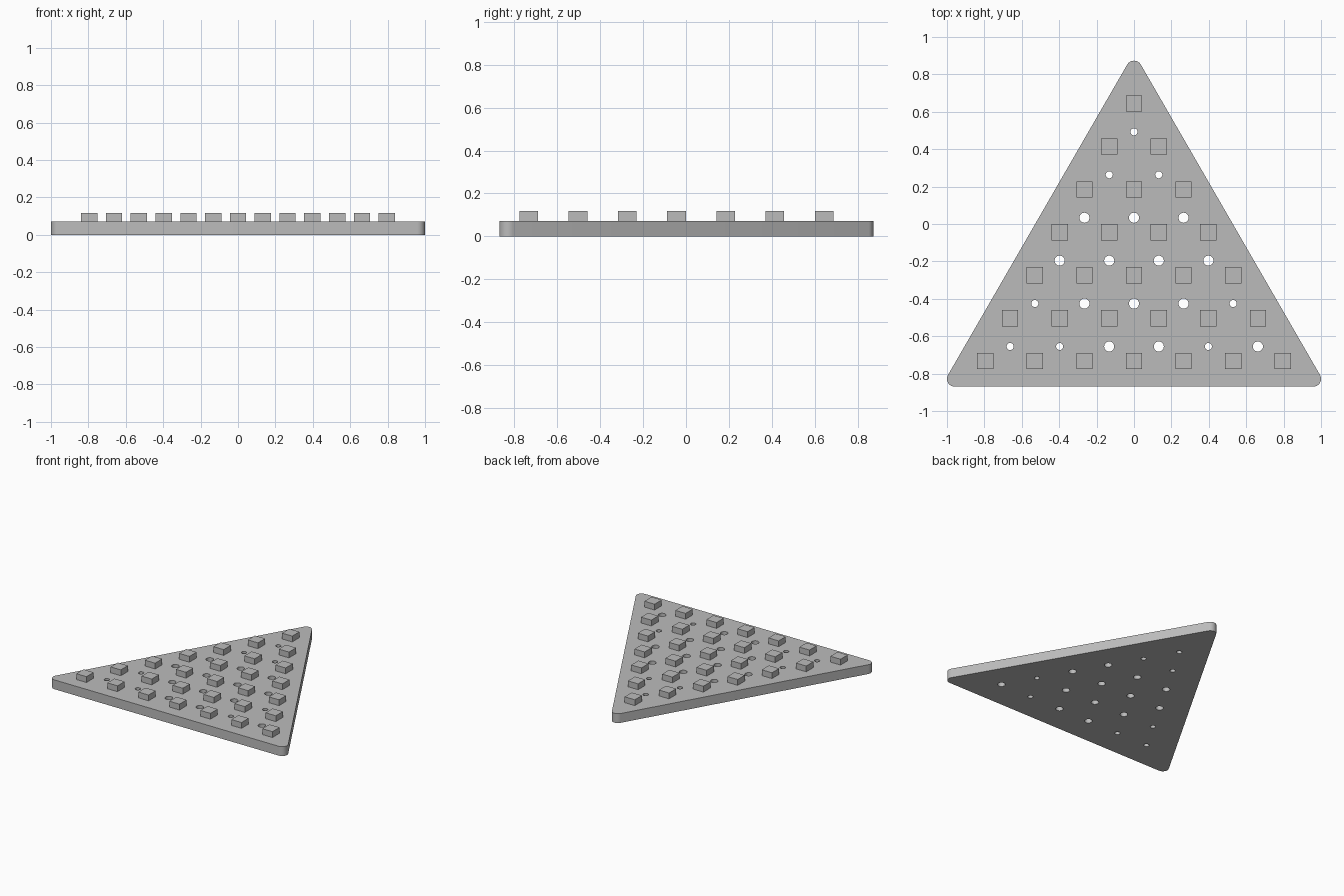
import bpy
import bmesh
from math import pi, cos, sin, radians
from mathutils import Matrix, Vector

cube = bpy.data.objects.get("Cube")
if cube:
    bpy.data.objects.remove(cube, do_unlink=True)

PLATE_TOP = 0.072
BLOCK_TOP = 0.117
BLOCK = 0.087
STEP_X = 0.265
STEP_Y = 0.2295
FIRST_BLOCK_Y = -0.733
FIRST_HOLE_Y = -0.655
CORNER = 0.042

grey = bpy.data.materials.new("plain grey")
grey.use_nodes = True
colour = (0.5, 0.5, 0.5, 1)
grey.diffuse_color = colour
grey.node_tree.nodes["Principled BSDF"].inputs["Base Color"].default_value = colour


def make_object(name, bm):
    bmesh.ops.recalc_face_normals(bm, faces=bm.faces)
    mesh = bpy.data.meshes.new(name)
    bm.to_mesh(mesh)
    bm.free()
    obj = bpy.data.objects.new(name, mesh)
    obj.data.materials.append(grey)
    bpy.context.collection.objects.link(obj)
    return obj


def row_positions(count):
    return [(i - (count - 1) / 2) * STEP_X for i in range(count)]


# Triangular plate with rounded corners
half = 1 - CORNER
low = -0.87 + CORNER
centres = [(half, low, -90), (0, low + half * 3 ** 0.5, 30), (-half, low, 150)]
bm = bmesh.new()
outline = []
for cx, cy, start in centres:
    for i in range(9):
        a = radians(start + 15 * i)
        outline.append(bm.verts.new((cx + CORNER * cos(a), cy + CORNER * sin(a), 0)))
base = bm.faces.new(outline)
top = bmesh.ops.extrude_face_region(bm, geom=[base], use_keep_orig=True)["geom"]
bmesh.ops.translate(bm, vec=Vector((0, 0, PLATE_TOP)),
                    verts=[v for v in top if isinstance(v, bmesh.types.BMVert)])
plate = make_object("plate", bm)

# Drilled holes, row by row from the front: S is narrow, L is wide
radius = {"S": 0.019, "L": 0.027}
bm = bmesh.new()
for row, sizes in enumerate(["SSLLSL", "SLLLS", "LLLL", "LLL", "SS", "S"]):
    for x, size in zip(row_positions(len(sizes)), sizes):
        place = Matrix.Translation((x, FIRST_HOLE_Y + row * STEP_Y, PLATE_TOP / 2))
        bmesh.ops.create_cone(bm, cap_ends=True, segments=24, depth=PLATE_TOP * 2,
                              radius1=radius[size], radius2=radius[size], matrix=place)
drills = make_object("hole_cutter", bm)
drills.hide_render = True
cut = plate.modifiers.new("holes", "BOOLEAN")
cut.operation = "DIFFERENCE"
cut.solver = "EXACT"
cut.object = drills
bpy.context.view_layer.objects.active = plate
plate.select_set(True)
bpy.ops.object.modifier_apply(modifier="holes")
bpy.data.objects.remove(drills, do_unlink=True)
bpy.ops.object.shade_smooth_by_angle(angle=pi / 6)

# Raised square blocks in a triangular pattern
bm = bmesh.new()
height = BLOCK_TOP - PLATE_TOP
for row in range(7):
    for x in row_positions(7 - row):
        place = Matrix.Translation((x, FIRST_BLOCK_Y + row * STEP_Y, PLATE_TOP + height / 2))
        bmesh.ops.create_cube(bm, size=1, matrix=place @ Matrix.Diagonal((BLOCK, BLOCK, height, 1)))
make_object("raised_blocks", bm)
